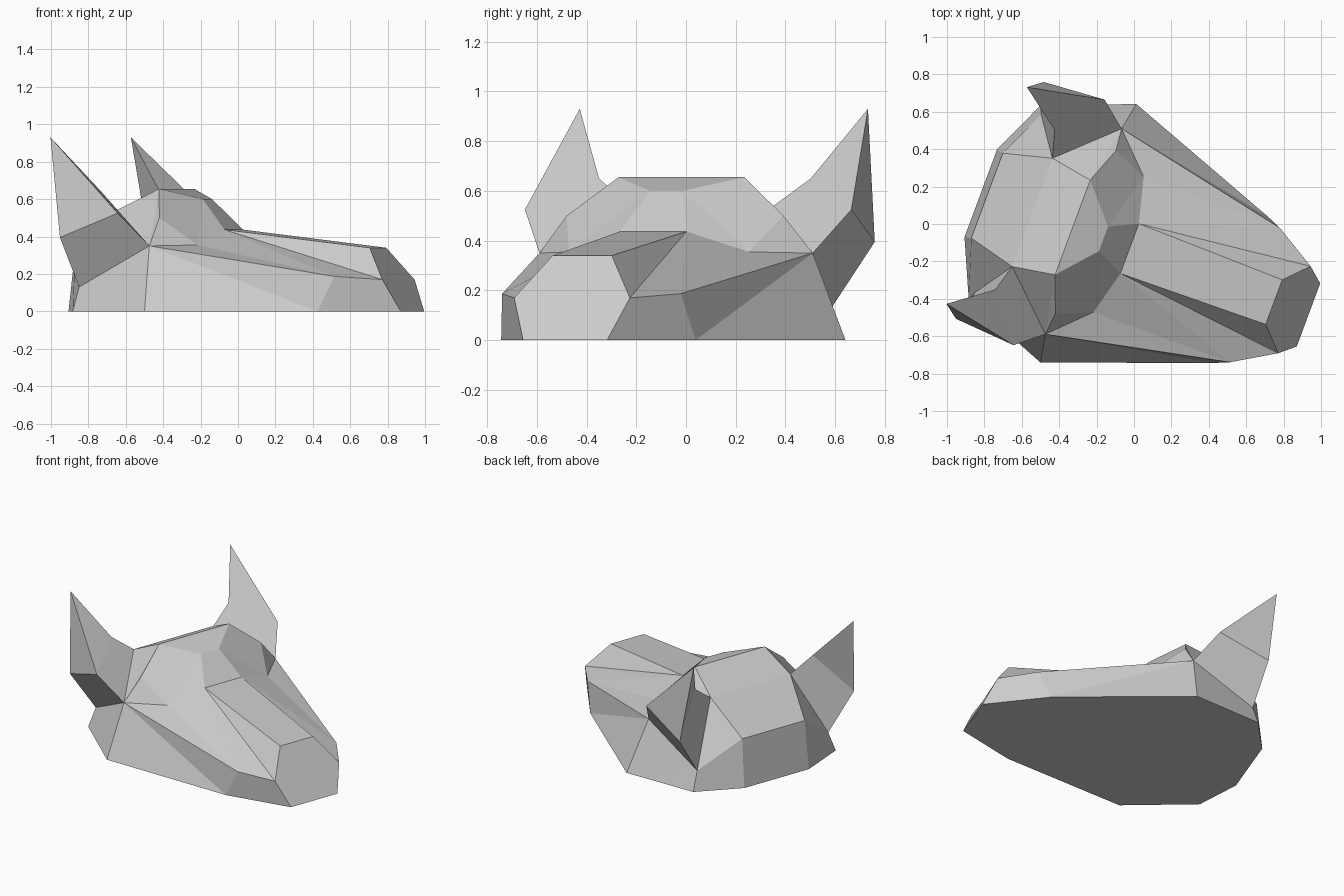
import bpy, bmesh, math

if "Cube" in bpy.data.objects:
    bpy.data.objects.remove(bpy.data.objects["Cube"])

TURN = math.atan2(-0.348, 0.938)   # the head lies turned on its base


def mirrored_part(name, points, side_faces, centre_chains=()):
    """Build both halves: side faces are copied over, centre chains close across the middle."""
    bm = bmesh.new()
    half = {s: {k: bm.verts.new((u, s * v, z)) for k, (u, v, z) in points.items()}
            for s in (1, -1)}
    left, right = half[1], half[-1]
    for f in side_faces:
        bm.faces.new([left[k] for k in f])
        bm.faces.new([right[k] for k in reversed(f)])
    for c in centre_chains:
        bm.faces.new([left[k] for k in c] + [right[k] for k in reversed(c)])
    loose = [v for v in bm.verts if not v.link_faces]
    bmesh.ops.delete(bm, geom=loose, context='VERTS')
    bmesh.ops.recalc_face_normals(bm, faces=bm.faces[:])
    me = bpy.data.meshes.new(name)
    bm.to_mesh(me)
    bm.free()
    ob = bpy.data.objects.new(name, me)
    bpy.context.collection.objects.link(ob)
    ob.rotation_euler.z = TURN
    ob.location = (0, -0.14, 0)
    return ob


# where the ear meets the skull: front, back and top corners
ear_root = {
    'G': (-0.288, 0.586, 0.35),
    'P': (-0.718, 0.507, 0.13),
    'I': (-0.580, 0.309, 0.54),
}

# skull: snout tip, muzzle, brow, crown, back and flat base
skull = {
    **ear_root,
    'A': (0.798, 0.127, 0.34), 'C': (0.915, 0.248, 0.17), 'E': (0.995, 0.180, 0),
    'N': (-0.025, 0.142, 0.437), 'S': (0.69, 0.383, 0.187), 'T': (0.61, 0.417, 0),
    'R': (-0.174, 0.070, 0.60), 'K': (-0.088, 0.386, 0.355),
    'H': (-0.350, 0.270, 0.655), 'J': (-0.276, 0.465, 0.50),
    'M': (-0.838, 0.242, 0.33),
    'W': (-0.260, 0.737, 0), 'X': (-0.738, 0.552, 0), 'Y': (-0.874, 0.250, 0),
}
mirrored_part(
    'animal_head', skull,
    ['ACN', 'CSN', 'NSK', 'KSG',           # muzzle sides
     'CETS', 'STG', 'TWG',                 # cheeks
     'NKR', 'RKJH', 'JKG', 'HJG', 'HGI',   # brow and temples
     'GWP', 'WXP', 'PXYM', 'PMI'],         # neck
    ['ACE', 'AN', 'NR', 'RH', 'HI', 'IM', 'MY', 'ETWXY'])

# ears: three-sided, open root lofted to a middle ring and a tip
ear = {
    **ear_root,
    'g': (-0.427, 0.700, 0.525), 'p': (-0.765, 0.675, 0.395), 'i': (-0.621, 0.454, 0.65),
    't': (-0.840, 0.618, 0.93),
}
ear_faces = []
for a, b in ('GP', 'PI', 'IG'):
    ear_faces += [a + b + b.lower() + a.lower(), a.lower() + b.lower() + 't']
mirrored_part('ears', ear, ear_faces)
